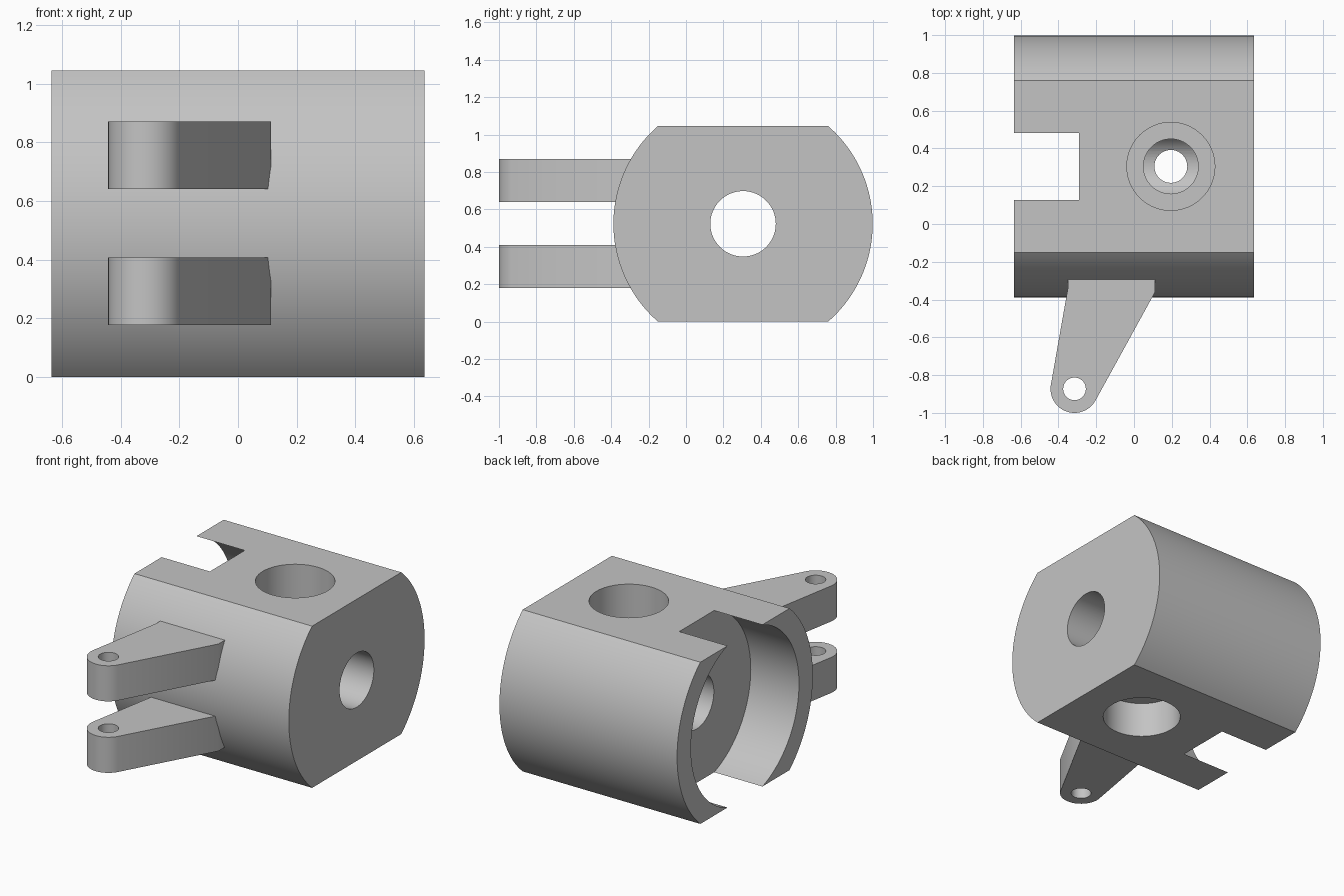
import bpy
import bmesh
from math import cos, sin, sqrt, asin, acos, atan2, hypot, pi, radians
from mathutils import Vector

cube = bpy.data.objects.get("Cube")
if cube:
    bpy.data.objects.remove(cube, do_unlink=True)

metal = bpy.data.materials.new("plain grey metal")
metal.use_nodes = True
GREY = (0.55, 0.55, 0.55, 1)
metal.diffuse_color = GREY
metal.node_tree.nodes["Principled BSDF"].inputs["Base Color"].default_value = GREY

# Shared dimensions
LENGTH = 1.27
HEIGHT = 1.045
MID_Y, MID_Z = 0.305, HEIGHT / 2
RADIUS = 0.693


def arc(cx, cy, r, start, end, steps):
    return [(cx + r * cos(start + (end - start) * i / steps),
             cy + r * sin(start + (end - start) * i / steps))
            for i in range(steps + 1)]


def circle(cx, cy, r, steps=64):
    return arc(cx, cy, r, 0, 2 * pi, steps)[:-1]


def prism(name, outline, axis, low, high):
    """Extrude a closed outline along x (outline in y, z) or z (outline in x, y)."""
    bm = bmesh.new()
    if axis == "x":
        verts = [bm.verts.new((low, a, b)) for a, b in outline]
        step = Vector((high - low, 0, 0))
    else:
        verts = [bm.verts.new((a, b, low)) for a, b in outline]
        step = Vector((0, 0, high - low))
    face = bm.faces.new(verts)
    ext = bmesh.ops.extrude_face_region(bm, geom=[face])
    moved = [g for g in ext["geom"] if isinstance(g, bmesh.types.BMVert)]
    bmesh.ops.translate(bm, vec=step, verts=moved)
    bmesh.ops.recalc_face_normals(bm, faces=bm.faces)
    mesh = bpy.data.meshes.new(name)
    bm.to_mesh(mesh)
    bm.free()
    obj = bpy.data.objects.new(name, mesh)
    bpy.context.collection.objects.link(obj)
    mesh.materials.append(metal)
    return obj


def activate(obj):
    bpy.ops.object.select_all(action="DESELECT")
    obj.select_set(True)
    bpy.context.view_layer.objects.active = obj


def cut(obj, cutter):
    cutter.hide_render = True
    mod = obj.modifiers.new("cut", "BOOLEAN")
    mod.operation = "DIFFERENCE"
    mod.solver = "EXACT"
    mod.object = cutter
    activate(obj)
    bpy.ops.object.modifier_apply(modifier=mod.name)
    bpy.data.objects.remove(cutter, do_unlink=True)


def finish(obj):
    activate(obj)
    bpy.ops.object.shade_smooth_by_angle(angle=radians(30))


# Body: round bar with flat top and bottom
tilt = asin(MID_Z / RADIUS)
profile = (arc(MID_Y, MID_Z, RADIUS, -tilt, tilt, 48)
           + arc(MID_Y, MID_Z, RADIUS, pi - tilt, pi + tilt, 48))
body = prism("body", profile, "x", -LENGTH / 2, LENGTH / 2)

# Wide socket at one end, breaking through both flats
cut(body, prism("socket_cutter", circle(MID_Y, MID_Z, 0.552, 96), "x", -1, -0.29))
# Shaft bore along the body
cut(body, prism("shaft_cutter", circle(MID_Y, MID_Z, 0.175), "x", -1, 1))

# Vertical hole: counterbores above and below, stepped hole between
HOLE_X = 0.195
DEPTH = 0.228
for name, r, low, high in (
        ("top_counterbore", 0.233, HEIGHT - DEPTH, 1.2),
        ("bottom_counterbore", 0.233, -0.2, DEPTH),
        ("upper_hole", 0.145, MID_Z, 1.2),
        ("lower_hole", 0.087, -0.2, MID_Z)):
    cut(body, prism(name, circle(HOLE_X, MID_Y, r), "z", low, high))
finish(body)

# Lugs: tapered arms with rounded, drilled tips
TIP = (-0.315, -0.873)
TIP_R = 0.127
LEFT_ROOT, RIGHT_ROOT = (-0.35, -0.34), (0.112, -0.36)
BURIED_Y = -0.27


def tangent_angle(point, side):
    dx, dy = point[0] - TIP[0], point[1] - TIP[1]
    return atan2(dy, dx) + side * acos(TIP_R / hypot(dx, dy))


lug_outline = ([(RIGHT_ROOT[0], BURIED_Y), (LEFT_ROOT[0], BURIED_Y), LEFT_ROOT]
               + arc(*TIP, TIP_R, tangent_angle(LEFT_ROOT, 1),
                     tangent_angle(RIGHT_ROOT, -1) + 2 * pi, 28)
               + [RIGHT_ROOT])
for name, low in (("lower_lug", 0.178), ("upper_lug", 0.64)):
    lug = prism(name, lug_outline, "z", low, low + 0.23)
    cut(lug, prism("pin_cutter", circle(*TIP, 0.06, 40), "z", low - 0.1, low + 0.4))
    finish(lug)
